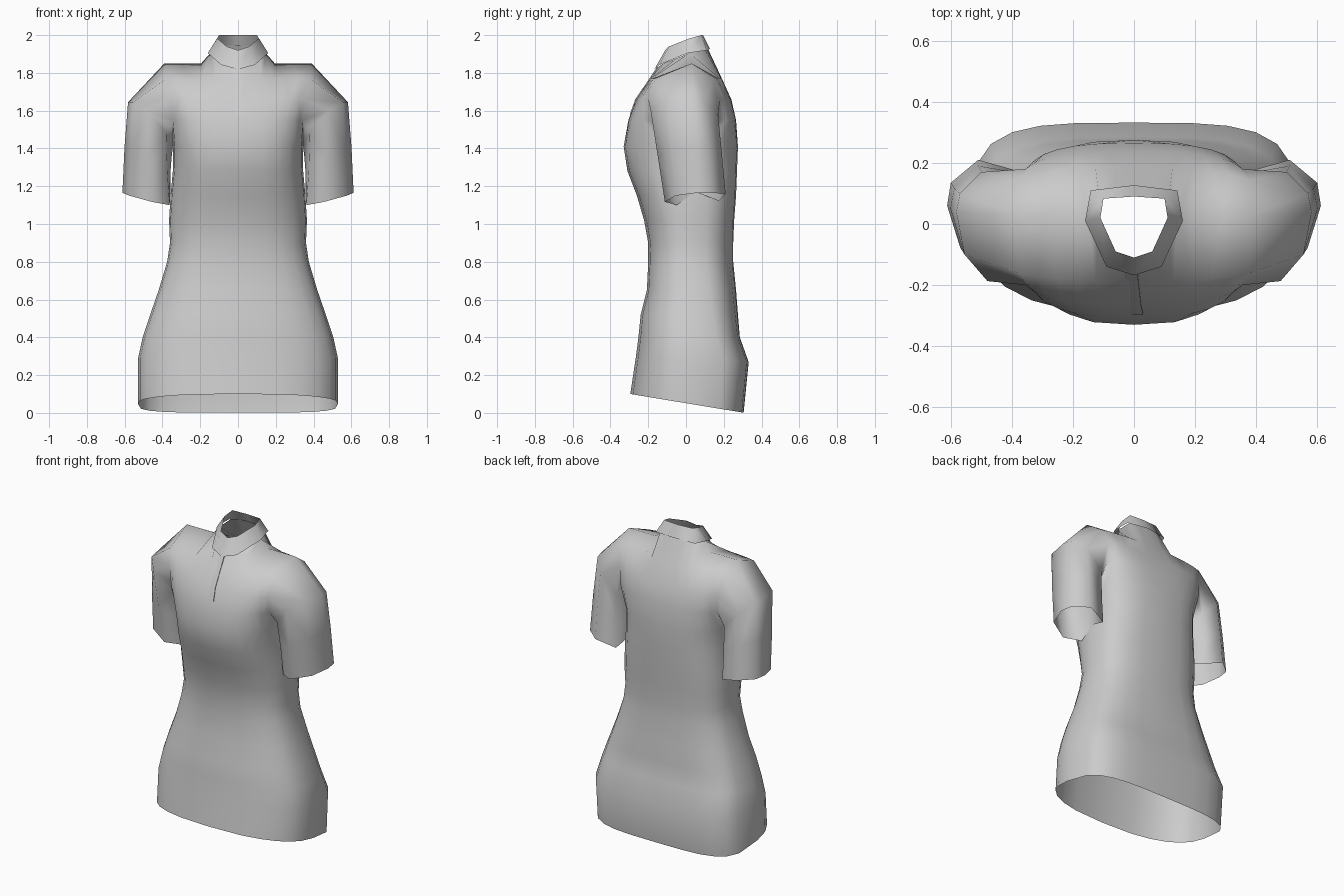
import bpy, bmesh, math
from mathutils import Vector

cube = bpy.data.objects.get("Cube")
if cube:
    bpy.data.objects.remove(cube, do_unlink=True)

GREY = (0.6, 0.6, 0.6, 1.0)
cloth = bpy.data.materials.new("grey cloth")
cloth.use_nodes = True
cloth.diffuse_color = GREY
for node in cloth.node_tree.nodes:
    if node.type == "BSDF_PRINCIPLED":
        node.inputs["Base Color"].default_value = GREY

COLS = 6          # columns from centre line to side seam
MID = 0.02        # depth of the side seam


def finish(name, bm, mirror=True):
    """Mirror the half mesh, weld it and turn it into a smooth object."""
    if mirror:
        geom = bm.verts[:] + bm.edges[:] + bm.faces[:]
        copy = bmesh.ops.duplicate(bm, geom=geom)["geom"]
        for v in copy:
            if isinstance(v, bmesh.types.BMVert):
                v.co.x = -v.co.x
    bmesh.ops.remove_doubles(bm, verts=bm.verts[:], dist=0.0005)
    bmesh.ops.dissolve_degenerate(bm, edges=bm.edges[:], dist=0.0001)
    bmesh.ops.recalc_face_normals(bm, faces=bm.faces[:])
    mesh = bpy.data.meshes.new(name)
    bm.to_mesh(mesh)
    bm.free()
    mesh.materials.append(cloth)
    obj = bpy.data.objects.new(name, mesh)
    bpy.context.collection.objects.link(obj)
    bpy.ops.object.select_all(action="DESELECT")
    obj.select_set(True)
    bpy.context.view_layer.objects.active = obj
    bpy.ops.object.shade_smooth_by_angle(angle=math.radians(80))
    return obj


def loft(bm, rows, closed=False):
    """Join successive rows of points with quads."""
    grid = [[bm.verts.new(p) for p in row] for row in rows]
    for low, high in zip(grid, grid[1:]):
        count = len(low)
        for i in range(count if closed else count - 1):
            j = (i + 1) % count
            bm.faces.new((low[i], low[j], high[j], high[i]))


def panel_row(z, edge_x, centre_y, edge_y, boxy, even=0.0, tilt=0.0):
    """Points from the centre line to the side; a lower boxy value is squarer."""
    row = []
    for i in range(COLS + 1):
        t = i / COLS
        a = t ** (0.7 / boxy) * math.pi / 2
        x = edge_x * ((1 - even) * math.sin(a) ** boxy + even * t)
        y = edge_y
        if i < COLS:
            y += (centre_y - edge_y) * math.cos(a) ** boxy
        row.append(Vector((x, y, z - tilt * (y + 0.295))))
    return row


# Closed body rows: height, half width, front, back, front and back boxiness, hem tilt
BODY = [
    (0.1, 0.53, -0.295, 0.305, 0.8, 0.52, 0.165),
    (0.3, 0.53, -0.265, 0.332, 0.8, 0.52, 0.05),
    (0.4, 0.505, -0.252, 0.285, 0.8, 0.55, 0),
    (0.52, 0.465, -0.24, 0.275, 0.8, 0.6, 0),
    (0.65, 0.42, -0.207, 0.265, 0.8, 0.65, 0),
    (0.8, 0.375, -0.2, 0.25, 0.8, 0.7, 0),
    (0.9, 0.36, -0.2, 0.25, 0.85, 0.7, 0),
    (1.02, 0.365, -0.222, 0.255, 0.85, 0.7, 0),
    (1.15, 0.357, -0.26, 0.265, 0.8, 0.7, 0),
    (1.28, 0.345, -0.31, 0.27, 0.75, 0.7, 0),
    (1.41, 0.343, -0.33, 0.275, 0.7, 0.7, 0),
]
# Armhole rows: height, edge x, front, back, front edge, back edge, evenness
CHEST = [
    (1.55, 0.345, -0.305, 0.265, -0.17, 0.17, 0.2),
    (1.66, 0.355, -0.265, 0.24, -0.2, 0.18, 0.5),
    (1.77, 0.38, -0.19, 0.19, -0.16, 0.145, 1),
]
SHOULDER = [(0.147, 0.018, 1.905), (0.195, 0.03, 1.85), (0.29, 0.03, 1.85), (0.39, 0.03, 1.85)]
NECK_FRONT = [(0, -0.15, 1.83), (0.08, -0.12, 1.85), (0.117, -0.05, 1.877)]
NECK_BACK = [(0, 0.108, 1.945), (0.06, 0.102, 1.945), (0.115, 0.095, 1.935)]

# Torso: front and back panels meeting at side seams and shoulders
shirt = bmesh.new()
armhole_sides = []
for back, neck in ((0, NECK_FRONT), (1, NECK_BACK)):
    rows = [panel_row(r[0], r[1], r[2 + back], MID, r[4 + back], tilt=r[6]) for r in BODY]
    rows += [panel_row(r[0], r[1], r[2 + back], r[4 + back], 0.7, r[6]) for r in CHEST]
    rows.append([Vector(p) for p in neck + SHOULDER])
    loft(shirt, rows)
    armhole_sides.append([row[-1] for row in rows[len(BODY) - 1:]])

# Sleeve: armhole loop, shoulder cap, then cuff, starting under the arm
front, rear = armhole_sides
armhole = front + rear[-2:0:-1]
CAP = [
    (0.35, 0.03, 1.37), (0.38, -0.14, 1.48), (0.48, -0.187, 1.6), (0.555, -0.1, 1.645),
    (0.582, 0.04, 1.645), (0.57, 0.1, 1.64), (0.5, 0.17, 1.58), (0.39, 0.165, 1.47),
]
CUFF = [
    (0.358, 0.05, 1.17), (0.362, -0.05, 1.1), (0.455, -0.112, 1.117), (0.575, -0.055, 1.15),
    (0.612, 0.06, 1.165), (0.6, 0.135, 1.165), (0.51, 0.21, 1.16), (0.385, 0.175, 1.122),
]
cap = [Vector(p) for p in CAP]
cuff = [Vector(p) for p in CUFF]
middle = [a.lerp(b, 0.5) + Vector((0.004, 0, 0)) for a, b in zip(cap, cuff)]
loft(shirt, [armhole, cap, middle, cuff], closed=True)
finish("shirt_body_and_sleeves", shirt)

# Stand-up collar, leaning inward to its top edge
BASE = [(0, -0.168, 1.818), (0.09, -0.14, 1.843), (0.16, 0.01, 1.905), (0.142, 0.11, 1.92), (0, 0.127, 1.927)]
TOP = [(0, -0.11, 1.92), (0.06, -0.09, 1.94), (0.11, 0.02, 1.983), (0.1, 0.083, 2), (0, 0.09, 2)]
collar = bmesh.new()
loft(collar, [BASE, TOP])
finish("collar", collar)

# Placket: thin flap with a raised edge below the collar
profile = [(NECK_FRONT[0][2], NECK_FRONT[0][1])] + [(r[0], r[2]) for r in reversed(CHEST)]
bottom = 1.58
(z_up, y_up), (z_low, y_low) = profile[2], profile[3]
profile[3] = (bottom, y_up + (y_low - y_up) * (z_up - bottom) / (z_up - z_low))
placket = bmesh.new()
strip = []
for z, y in profile:
    edge = 0.01 + 0.02 * (profile[0][0] - z) / (profile[0][0] - bottom)
    strip.append([(-0.03, y + 0.004, z), (0, y - 0.003, z), (edge, y - 0.004, z), (edge, y + 0.005, z)])
loft(placket, strip)
finish("placket", placket, mirror=False)
